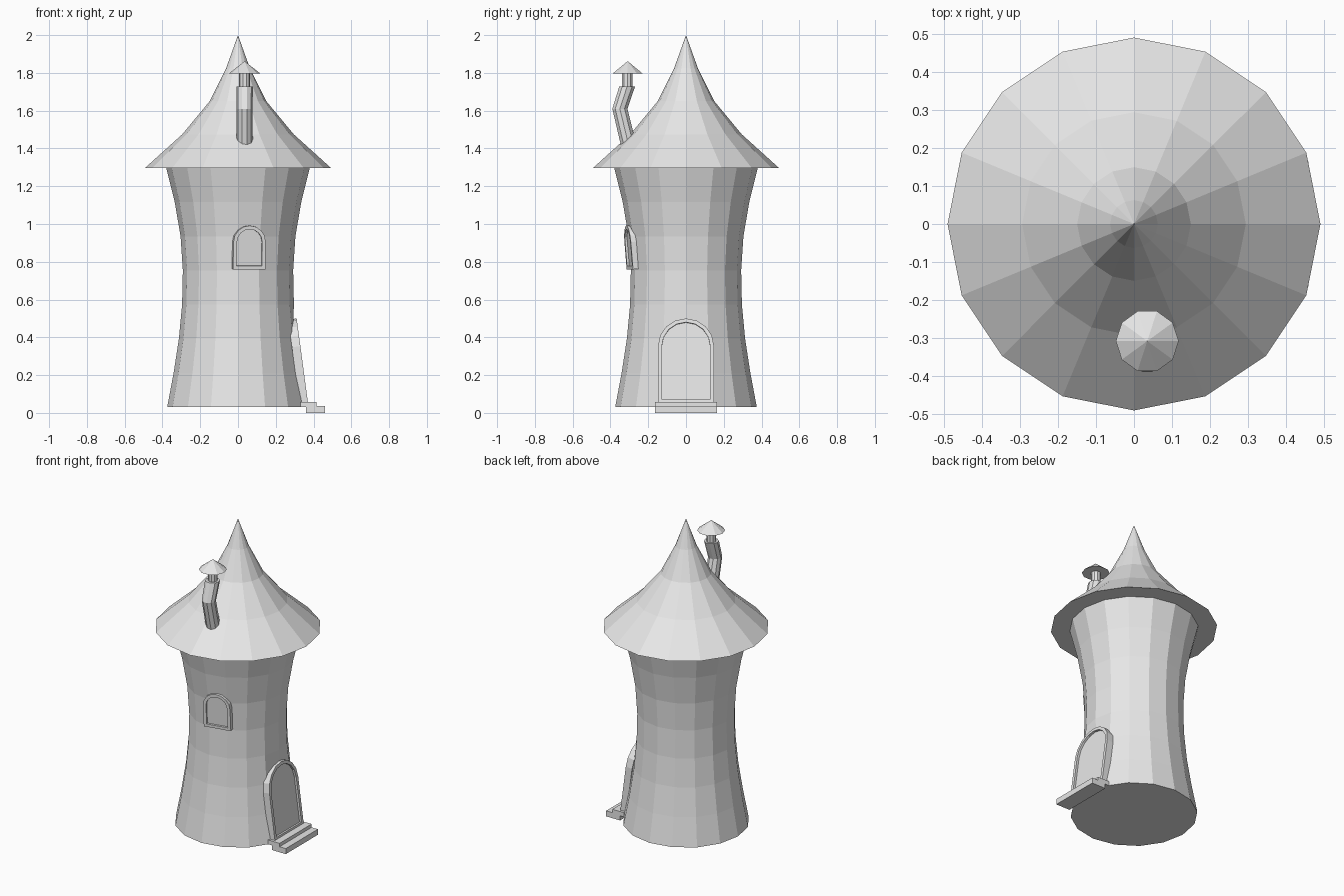
import bpy, bmesh
from math import sin, cos, pi, radians
from mathutils import Matrix, Vector

cube = bpy.data.objects.get("Cube")
if cube:
    bpy.data.objects.remove(cube, do_unlink=True)

grey = bpy.data.materials.new("plain_grey")
grey.use_nodes = True
grey.diffuse_color = (0.8, 0.8, 0.8, 1)
grey.node_tree.nodes["Principled BSDF"].inputs["Base Color"].default_value = (0.8, 0.8, 0.8, 1)


def finish(name, bm, matrix=None):
    bmesh.ops.recalc_face_normals(bm, faces=bm.faces)
    mesh = bpy.data.meshes.new(name)
    bm.to_mesh(mesh)
    bm.free()
    mesh.materials.append(grey)
    obj = bpy.data.objects.new(name, mesh)
    bpy.context.collection.objects.link(obj)
    if matrix:
        obj.matrix_world = matrix
    return obj


def bridge(bm, a, b):
    n = len(a)
    for i in range(n):
        j = (i + 1) % n
        bm.faces.new((a[i], a[j], b[j], b[i]))


def loft(name, sections, sides, tip=None, adjust=None):
    """Stack horizontal rings (x, y, z, radius), capped or closed to a tip."""
    bm = bmesh.new()
    rings = []
    for x, y, z, r in sections:
        ring = []
        for i in range(sides):
            a = 2 * pi * i / sides
            k = adjust(i, z) if adjust else 1
            ring.append(bm.verts.new((x + r * k * cos(a), y + r * k * sin(a), z)))
        rings.append(ring)
    for a, b in zip(rings, rings[1:]):
        bridge(bm, a, b)
    bm.faces.new(rings[0])
    if tip:
        point = bm.verts.new(tip)
        top = rings[-1]
        for i in range(sides):
            bm.faces.new((top[i], top[(i + 1) % sides], point))
    else:
        bm.faces.new(rings[-1])
    return finish(name, bm)


def arched_panel(name, half, height, border, sill, recess, depth, location, turn, lean):
    """Round-topped frame facing local +x with a recessed panel inside."""
    spring = height - half

    def outline(r, bottom, x):
        pts = [(x, r, bottom)]
        pts += [(x, r * cos(pi * i / 8), spring + r * sin(pi * i / 8)) for i in range(9)]
        return pts + [(x, -r, bottom)]

    bm = bmesh.new()
    inner = half - border
    loops = [outline(half, 0, -depth), outline(half, 0, 0),
             outline(inner, sill, 0), outline(inner, sill, -recess)]
    loops = [[bm.verts.new(p) for p in loop] for loop in loops]
    for a, b in zip(loops, loops[1:]):
        bridge(bm, a, b)
    bm.faces.new(loops[0])
    bm.faces.new(loops[-1])
    matrix = (Matrix.Rotation(radians(turn), 4, 'Z') @ Matrix.Translation(Vector(location))
              @ Matrix.Rotation(radians(lean), 4, 'Y'))
    return finish(name, bm, matrix)


def box(name, x0, x1, half_y, z0, z1):
    bm = bmesh.new()
    size = Matrix.Diagonal((x1 - x0, 2 * half_y, z1 - z0, 1))
    place = Matrix.Translation(((x0 + x1) / 2, 0, (z0 + z1) / 2))
    bmesh.ops.create_cube(bm, size=1, matrix=place @ size)
    return finish(name, bm)


# Waisted tower wall, flattened behind the door
wall_radii = [0.375, 0.341, 0.313, 0.296, 0.292, 0.304, 0.335, 0.38]
wall = [(0, 0, 0.03 + 0.181 * i, r) for i, r in enumerate(wall_radii)]
loft("tower_wall", wall, 16,
     adjust=lambda i, z: cos(pi / 8) if i == 0 and z < 0.5 else 1)

# Flared pointed roof
loft("roof", [(0, 0, 1.297, 0.492), (0, 0, 1.475, 0.295),
              (0, 0, 1.65, 0.15), (0, 0, 1.825, 0.063)], 16, tip=(0, 0, 2))

# Crooked chimney with a small cap
cx = 0.035
loft("chimney_pipe", [(cx, -0.285, 1.34, 0.044), (cx, -0.35, 1.61, 0.042),
                      (cx, -0.312, 1.727, 0.044)], 10)
loft("chimney_neck", [(cx, -0.31, 1.7, 0.029), (cx, -0.31, 1.81, 0.029)], 10)
loft("chimney_cap", [(cx, -0.309, 1.797, 0.083)], 10, tip=(cx, -0.309, 1.862))

# Window on the front and door on the left side
arched_panel("window", 0.087, 0.232, 0.019, 0.019, 0.012, 0.04,
             (0.303, 0, 0.76), -78.75, 4.8)
arched_panel("door", 0.148, 0.449, 0.02, 0.016, 0.014, 0.045,
             (0.37, 0, 0.055), 0, -7.6)

# Two door steps
box("upper_step", 0.33, 0.415, 0.165, 0.03, 0.058)
box("lower_step", 0.36, 0.46, 0.165, 0, 0.036)
